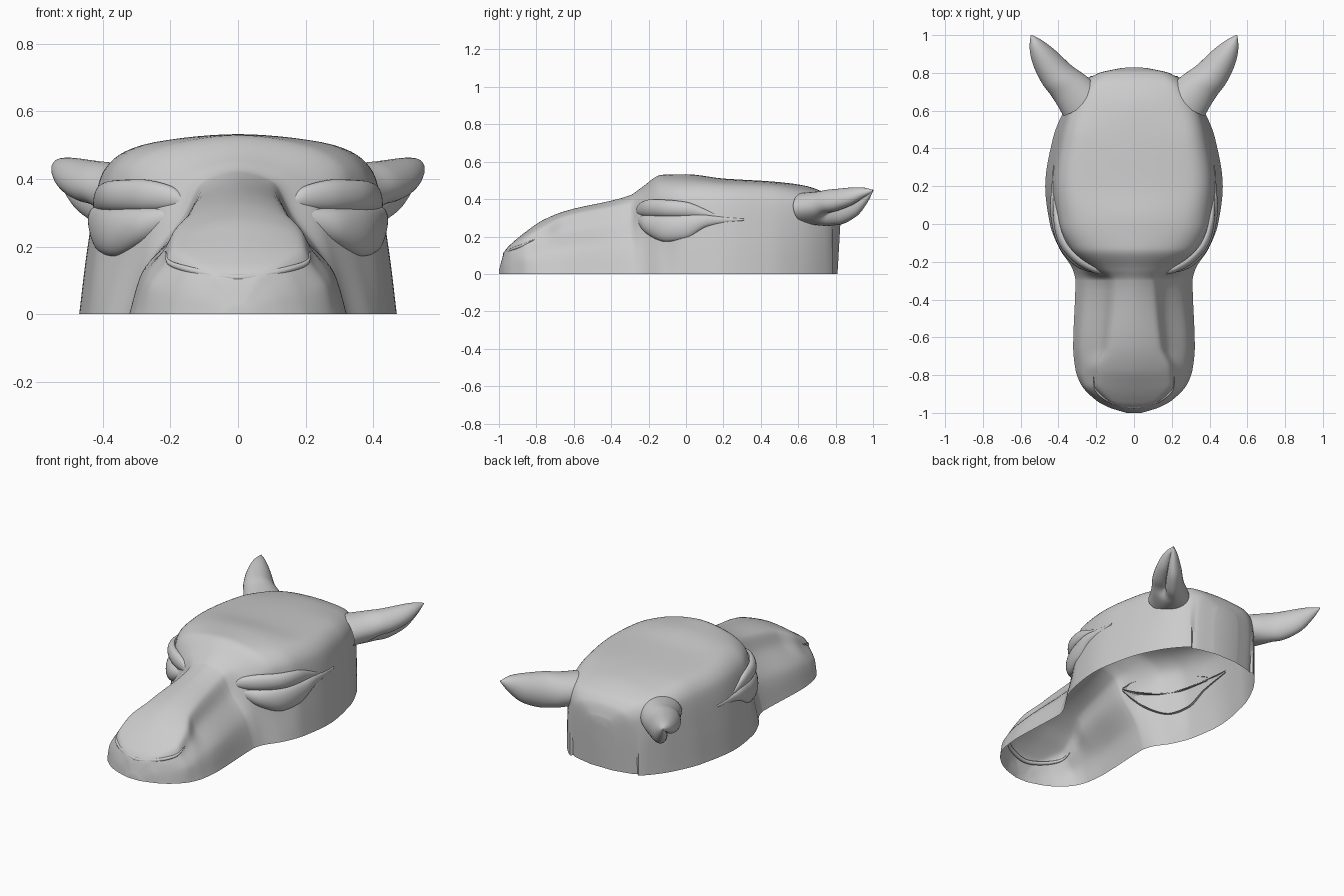
import bpy, bmesh, math
from mathutils import Vector

if "Cube" in bpy.data.objects:
    bpy.data.objects.remove(bpy.data.objects["Cube"])


def smooth_rows(ts, rows, samples):
    """Monotone cubic interpolation of rows of numbers placed at ts."""
    n = len(ts)
    columns = []
    for c in zip(*rows):
        sec = [(c[i + 1] - c[i]) / (ts[i + 1] - ts[i]) for i in range(n - 1)]
        m = [sec[0]] + [2 * a * b / (a + b) if a * b > 0 else 0
                        for a, b in zip(sec, sec[1:])] + [sec[-1]]
        col = []
        for t in samples:
            i = 0
            while i < n - 2 and t > ts[i + 1]:
                i += 1
            h = ts[i + 1] - ts[i]
            s = (t - ts[i]) / h
            col.append(c[i] * (1 + 2 * s) * (1 - s) ** 2 + h * m[i] * s * (1 - s) ** 2
                       + c[i + 1] * s * s * (3 - 2 * s) + h * m[i + 1] * s * s * (s - 1))
        columns.append(col)
    return list(zip(*columns))


def spread(ts, k):
    """k samples inside every interval of ts."""
    return [a + (b - a) * j / k for a, b in zip(ts, ts[1:]) for j in range(k)] + [ts[-1]]


def loft(name, rings, closed=False, caps=False, mirror=False):
    bm = bmesh.new()
    vs = [[bm.verts.new(p) for p in r] for r in rings]
    n = len(rings[0])
    for a, b in zip(vs, vs[1:]):
        for i in range(n if closed else n - 1):
            j = (i + 1) % n
            bm.faces.new((a[i], a[j], b[j], b[i]))
    if caps:
        bm.faces.new(vs[0])
        bm.faces.new(vs[-1])
    bmesh.ops.recalc_face_normals(bm, faces=bm.faces)
    me = bpy.data.meshes.new(name)
    bm.to_mesh(me)
    bm.free()
    ob = bpy.data.objects.new(name, me)
    bpy.context.collection.objects.link(ob)
    if mirror:
        ob.modifiers.new("mirror", "MIRROR")
    bpy.ops.object.select_all(action='DESELECT')
    ob.select_set(True)
    bpy.context.view_layer.objects.active = ob
    bpy.ops.object.shade_smooth_by_angle(angle=math.radians(50))
    return ob


# Head shell: y, crown height, then (x, z) of plateau edge, slope, side, and base half width
stations = [
    (-1.00, .02, .01, .018, .02, .015, .03, .008, .04),
    (-0.97, .12, .06, .115, .09, .09, .12, .05, .135),
    (-0.93, .165, .12, .155, .16, .12, .19, .06, .205),
    (-0.85, .23, .19, .20, .22, .15, .265, .08, .28),
    (-0.77, .285, .18, .25, .22, .185, .28, .10, .31),
    (-0.65, .335, .13, .31, .18, .23, .285, .12, .322),
    (-0.30, .42, .10, .39, .16, .29, .26, .15, .31),
    (-0.24, .46, .13, .43, .215, .35, .28, .17, .325),
    (-0.13, .53, .22, .495, .325, .41, .35, .20, .395),
    (0.00, .533, .27, .503, .38, .42, .42, .20, .445),
    (0.20, .51, .30, .49, .40, .42, .445, .20, .47),
    (0.45, .495, .28, .478, .37, .41, .41, .20, .43),
    (0.62, .475, .25, .45, .33, .38, .35, .20, .36),
    (0.74, .435, .19, .42, .26, .35, .275, .18, .275),
    (0.80, .385, .14, .37, .19, .31, .20, .17, .20),
    (0.83, .31, .05, .30, .07, .27, .08, .18, .075),
]
ys = [s[0] for s in stations]
rings = []
for y, h, x1, z1, x2, z2, x3, z3, w in smooth_rows(ys, stations, spread(ys, 7)):
    half = [(x1, z1), (x2, z2), (x3, z3), (w, 0)]
    sec = [(-x, z) for x, z in reversed(half)] + [(0, h)] + half
    idx = list(range(9))
    # the rear wall leans slightly forward towards the base
    rings.append([(x, y - (.02 * (1 - z / .35) if y > .79 and z < .35 else 0), z)
                  for x, z in smooth_rows(idx, sec, spread(idx, 7))])
loft("head_shell", rings, caps=True)


# Eyelids: half tubes swept round the corner of the face; path x, y, z, half height, bulge
def lid(name, path):
    ts = list(range(len(path)))
    pts = smooth_rows(ts, path, spread(ts, 8))
    rings = []
    for i, (x, y, z, hh, d) in enumerate(pts):
        a, b = pts[max(i - 1, 0)], pts[min(i + 1, len(pts) - 1)]
        t = Vector((b[0] - a[0], b[1] - a[1], 0)).normalized()
        out = Vector((t.y, -t.x, 0))
        ring = []
        for k in range(15):
            ang = math.radians(-105 + 210 * k / 14)
            ring.append(Vector((x, y, z + hh * math.sin(ang))) + out * d * math.cos(ang))
        rings.append(ring)
    loft(name, rings, mirror=True)


lid("lower_eyelids", [(.14, -.265, .315, .006, .006), (.20, -.24, .288, .028, .022),
                      (.29, -.19, .260, .055, .038), (.365, -.105, .242, .071, .036),
                      (.405, 0, .250, .065, .03), (.425, .12, .284, .03, .018),
                      (.422, .31, .290, .005, .006)])
lid("upper_eyelids", [(.14, -.265, .325, .006, .006), (.20, -.24, .345, .035, .022),
                      (.29, -.185, .352, .047, .03), (.365, -.1, .350, .046, .03),
                      (.400, 0, .345, .04, .024), (.42, .15, .312, .012, .01)])

# Nose pad rim: fine raised edge around the tip of the muzzle
rim = [(-.215, -.81, .185), (-.205, -.87, .155), (-.13, -.935, .128), (0, -.966, .108),
       (.13, -.935, .128), (.205, -.87, .155), (.215, -.81, .185)]
ts = list(range(7))
rim = [Vector(p) for p in smooth_rows(ts, rim, spread(ts, 8))]
rings = []
for i, p in enumerate(rim):
    t = (rim[min(i + 1, len(rim) - 1)] - rim[max(i - 1, 0)]).normalized()
    side = t.cross(Vector((0, 0, 1))).normalized()
    up = side.cross(t)
    r = .002 + .010 * abs(math.sin(math.pi * i / (len(rim) - 1)))
    rings.append([p + (side * math.cos(a) + up * math.sin(a)) * r
                  for a in [k * math.tau / 10 for k in range(10)]])
loft("nose_rim", rings, closed=True)

# Ears: tapering horns with a hollow facing outward and down
# centre x, y, z, half width, half height, hollow depth
ear = [(.27, .64, .35, .125, .085, 0), (.345, .725, .345, .11, .098, .3),
       (.41, .785, .348, .098, .105, .8), (.48, .88, .375, .075, .087, .85),
       (.522, .95, .415, .042, .048, .8), (.545, 1.0, .447, .003, .003, .3)]
ts = list(range(6))
u = Vector((.84, -.53, 0))
v = Vector((-.08, -.13, .98)).normalized()
rings = []
for x, y, z, ru, rv, dent in smooth_rows(ts, ear, spread(ts, 7)):
    ring = []
    for k in range(40):
        a = k * math.tau / 40
        d = (a + math.radians(50) + math.pi) % math.tau - math.pi
        r = 1 - dent * math.exp(-(d / .75) ** 2)
        ring.append(Vector((x, y, z)) + (u * ru * math.cos(a) + v * rv * math.sin(a)) * r)
    rings.append(ring)
loft("ears", rings, closed=True, mirror=True)
